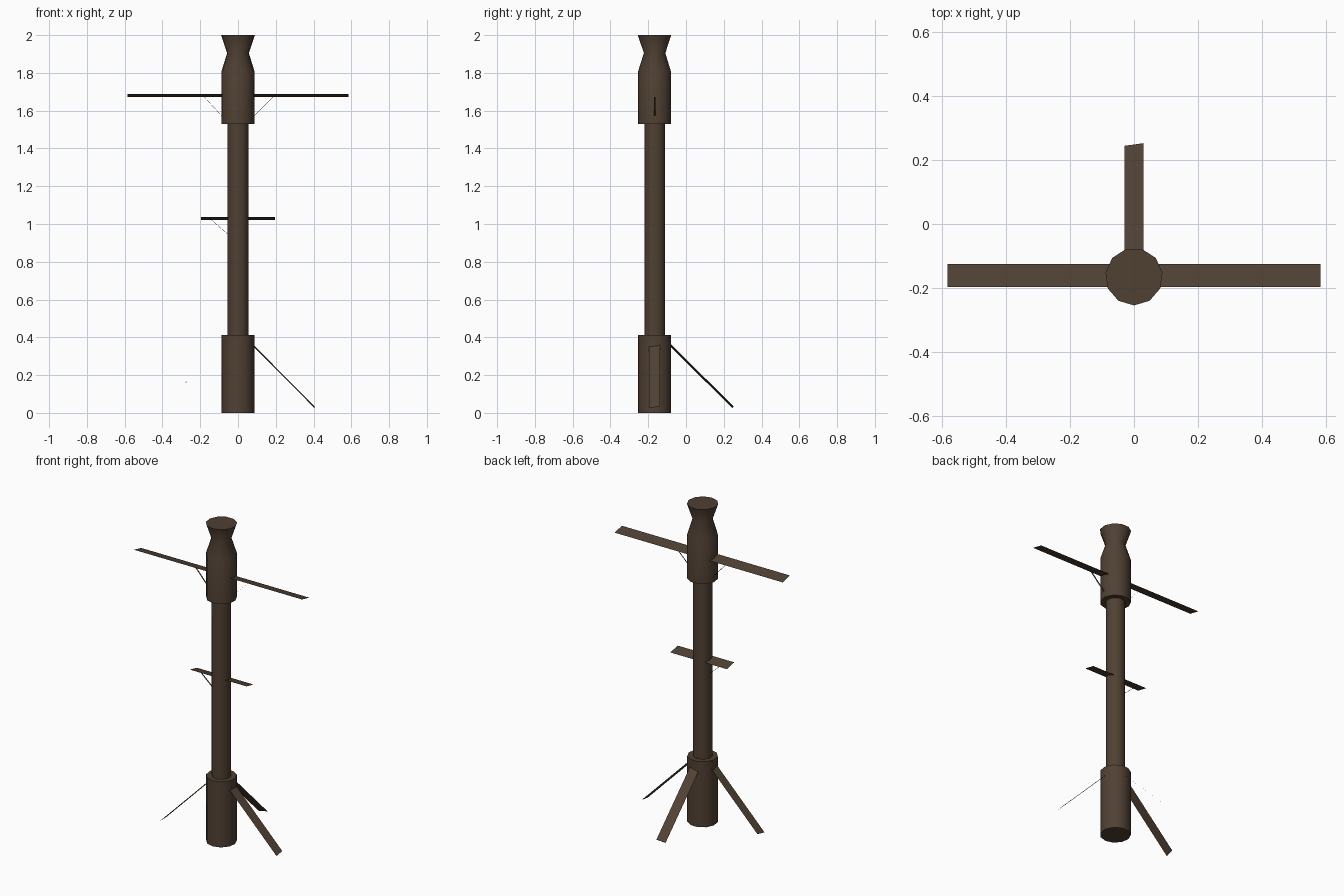
import bpy, bmesh, math
from mathutils import Vector

if "Cube" in bpy.data.objects:
    bpy.data.objects.remove(bpy.data.objects["Cube"])

CY = -0.165   # y of the post axis
SIDES = 11

wood = bpy.data.materials.new("dark_brown_wood")
wood.diffuse_color = (0.08, 0.052, 0.033, 1)
wood.use_nodes = True
wood.node_tree.nodes["Principled BSDF"].inputs["Base Color"].default_value = wood.diffuse_color


def finish(name, bm):
    me = bpy.data.meshes.new(name)
    bm.to_mesh(me)
    bm.free()
    ob = bpy.data.objects.new(name, me)
    bpy.context.collection.objects.link(ob)
    me.materials.append(wood)
    return ob


def turned(name, profile, sides=SIDES):
    """Closed solid turned round the post axis from (radius, z) points."""
    bm = bmesh.new()
    rings = []
    for r, z in profile:
        rings.append([bm.verts.new((r * math.sin(2 * math.pi * i / sides),
                                    CY - r * math.cos(2 * math.pi * i / sides), z))
                      for i in range(sides)])
    for a, b in zip(rings, rings[1:]):
        for i in range(sides):
            j = (i + 1) % sides
            bm.faces.new((a[i], a[j], b[j], b[i]))
    bm.faces.new(rings[0][::-1])
    bm.faces.new(rings[-1])
    ob = finish(name, bm)
    bpy.ops.object.select_all(action='DESELECT')
    ob.select_set(True)
    bpy.context.view_layer.objects.active = ob
    bpy.ops.object.shade_smooth_by_angle(angle=math.radians(45))
    return ob


def ribbon(name, start, end, side):
    """Thin flat board from start to end; side is its half-width vector."""
    s, e, w = Vector(start), Vector(end), Vector(side)
    bm = bmesh.new()
    f = bm.faces.new([bm.verts.new(p) for p in (s - w, e - w, e + w, s + w)])
    f.normal_update()
    if f.normal.z < 0:
        f.normal_flip()
    return finish(name, bm)


# Post: heavy foot, slim shaft, thick head with a flared cap
turned("post_foot", [(0.088, 0), (0.088, 0.413)])
turned("post_shaft", [(0.056, 0.40), (0.056, 1.54)])
turned("post_head", [(0.088, 1.53), (0.088, 1.81), (0.058, 1.905), (0.09, 2.0)])

# Cross boards, slightly tipped towards the back
for name, half, z in (("upper_crossboard", 0.585, 1.68), ("lower_crossboard", 0.197, 1.03)):
    ribbon(name, (-half, CY + 0.003, z), (half, CY + 0.003, z), (0, 0.036, -0.008))

# Slanted foot struts: left, right and back
for name, s in (("left_strut", -1), ("right_strut", 1)):
    ribbon(name, (s * 0.07, CY - 0.002, 0.368), (s * 0.405, CY - 0.002, 0.03),
           (0, 0.029, 0.0045) if s > 0 else (0.004, 0.029, 0.004))
ribbon("back_strut", (0, CY + 0.07, 0.37), (0, 0.249, 0.03), (0.029, 0.004, 0.004))

# Thin braces under the cross boards
for name, a, b in (("upper_left_brace", (-0.18, 1.675), (-0.085, 1.57)),
                   ("upper_right_brace", (0.185, 1.672), (0.085, 1.573)),
                   ("lower_left_brace", (-0.15, 1.03), (-0.05, 0.932 + 0.01))):
    ribbon(name, (a[0], CY, a[1]), (b[0], CY, b[1]), (0, 0.004, 0.001))
